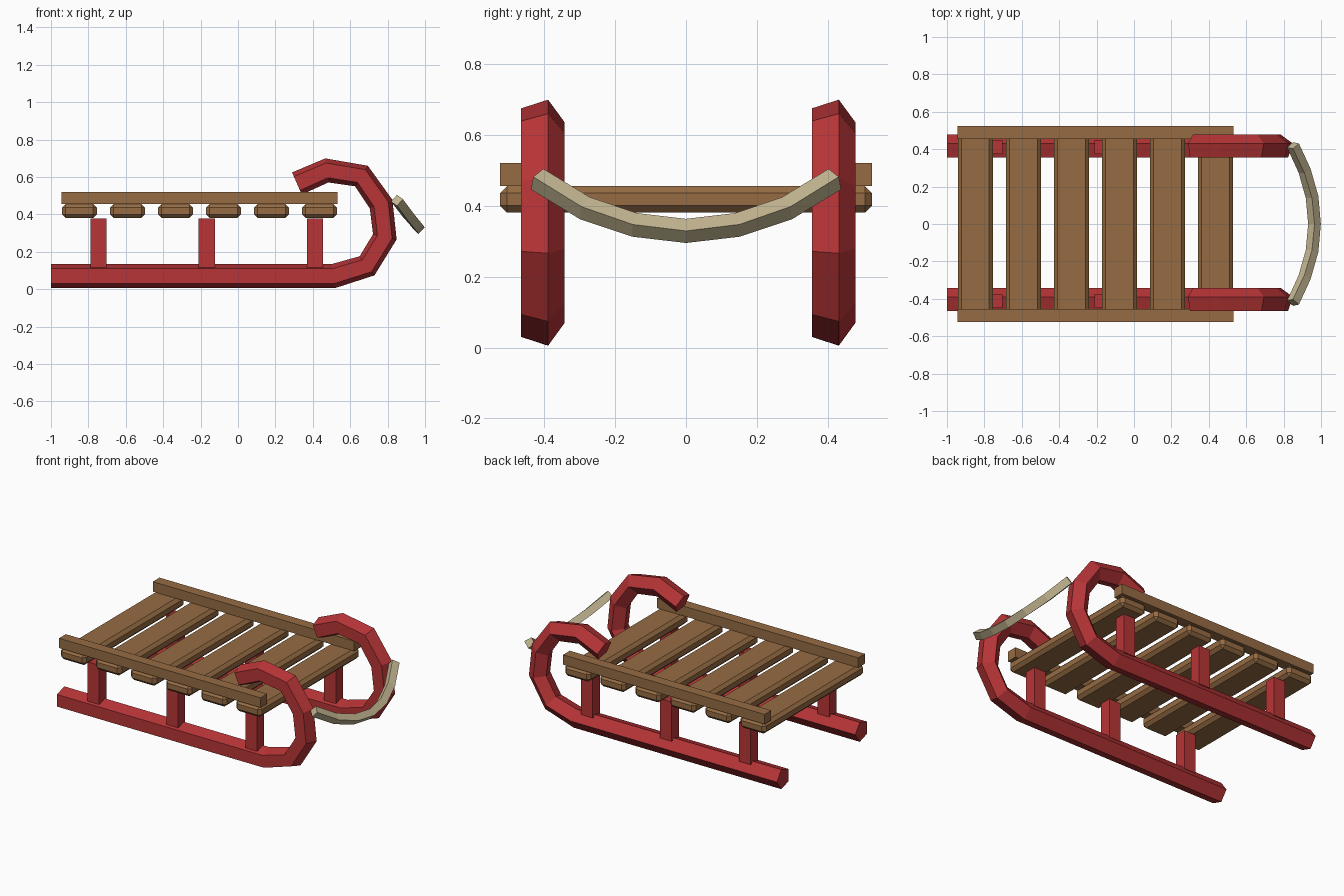
import bpy
import bmesh
import math
from mathutils import Vector

if "Cube" in bpy.data.objects:
    bpy.data.objects.remove(bpy.data.objects["Cube"], do_unlink=True)


def material(name, rgb):
    m = bpy.data.materials.new(name)
    m.use_nodes = True
    m.diffuse_color = (*rgb, 1)
    m.node_tree.nodes["Principled BSDF"].inputs["Base Color"].default_value = (*rgb, 1)
    return m


RED = material("red paint", (0.48, 0.035, 0.038))
WOOD = material("brown wood", (0.305, 0.15, 0.057))
ROPE = material("tan rope", (0.54, 0.46, 0.28))


def finish(bm, name, mat):
    bmesh.ops.recalc_face_normals(bm, faces=bm.faces)
    mesh = bpy.data.meshes.new(name)
    bm.to_mesh(mesh)
    bm.free()
    mesh.materials.append(mat)
    obj = bpy.data.objects.new(name, mesh)
    bpy.context.collection.objects.link(obj)
    return obj


def box(name, center, size, mat, chamfer=0):
    bm = bmesh.new()
    bmesh.ops.create_cube(bm, size=1)
    for v in bm.verts:
        v.co = Vector(center) + v.co * Vector(size)
    if chamfer:
        bmesh.ops.bevel(bm, geom=bm.edges[:], offset=chamfer, segments=1, affect="EDGES")
    return finish(bm, name, mat)


def sweep(name, path, radius, sides, ref, mat):
    """Sweep a regular polygon along a path, its first corner pointing towards ref."""
    pts = [Vector(p) for p in path]
    bm = bmesh.new()
    rings = []
    for i, p in enumerate(pts):
        before = (p - pts[i - 1]).normalized() if i else Vector()
        after = (pts[i + 1] - p).normalized() if i < len(pts) - 1 else Vector()
        t = (before + after).normalized()
        u = (ref - t * ref.dot(t)).normalized()
        w = t.cross(u)
        angles = [math.tau * k / sides for k in range(sides)]
        rings.append([bm.verts.new(p + radius * (u * math.cos(a) + w * math.sin(a)))
                      for a in angles])
    for a, b in zip(rings, rings[1:]):
        for k in range(sides):
            n = (k + 1) % sides
            bm.faces.new((a[k], a[n], b[n], b[k]))
    bm.faces.new(rings[0])
    bm.faces.new(rings[-1])
    return finish(bm, name, mat)


# Curled runners with their posts, and the side rails
curl = [(-1, 0.07), (0.51, 0.07), (0.69, 0.125), (0.785, 0.28),
        (0.765, 0.455), (0.66, 0.605), (0.475, 0.635), (0.315, 0.565)]
for side, s in (("right", -1), ("left", 1)):
    sweep(side + "_runner", [(x, s * 0.41, z) for x, z in curl], 0.068, 5,
          Vector((0, 1, 0)), RED)
    for i in range(3):
        box(f"{side}_post_{i + 1}", (-0.745 + 0.578 * i, s * 0.412, 0.247),
            (0.086, 0.075, 0.26), RED)
    box(side + "_rail", (-0.205, s * 0.49, 0.488), (1.475, 0.07, 0.065), WOOD)

# Chamfered seat slats
for i in range(6):
    box(f"slat_{i + 1}", (-0.848 + 0.2568 * i, 0, 0.418), (0.188, 1.05, 0.075), WOOD, 0.02)

# Sagging pull rope between the curls
half = [(0.85, 0.42, 0.475), (0.912, 0.285, 0.393), (0.952, 0.145, 0.346)]
rope_path = half + [(0.965, 0, 0.329)] + [(x, -y, z) for x, y, z in reversed(half)]
sweep("pull_rope", rope_path, 0.034, 4, Vector((1, 0, 0)), ROPE)
